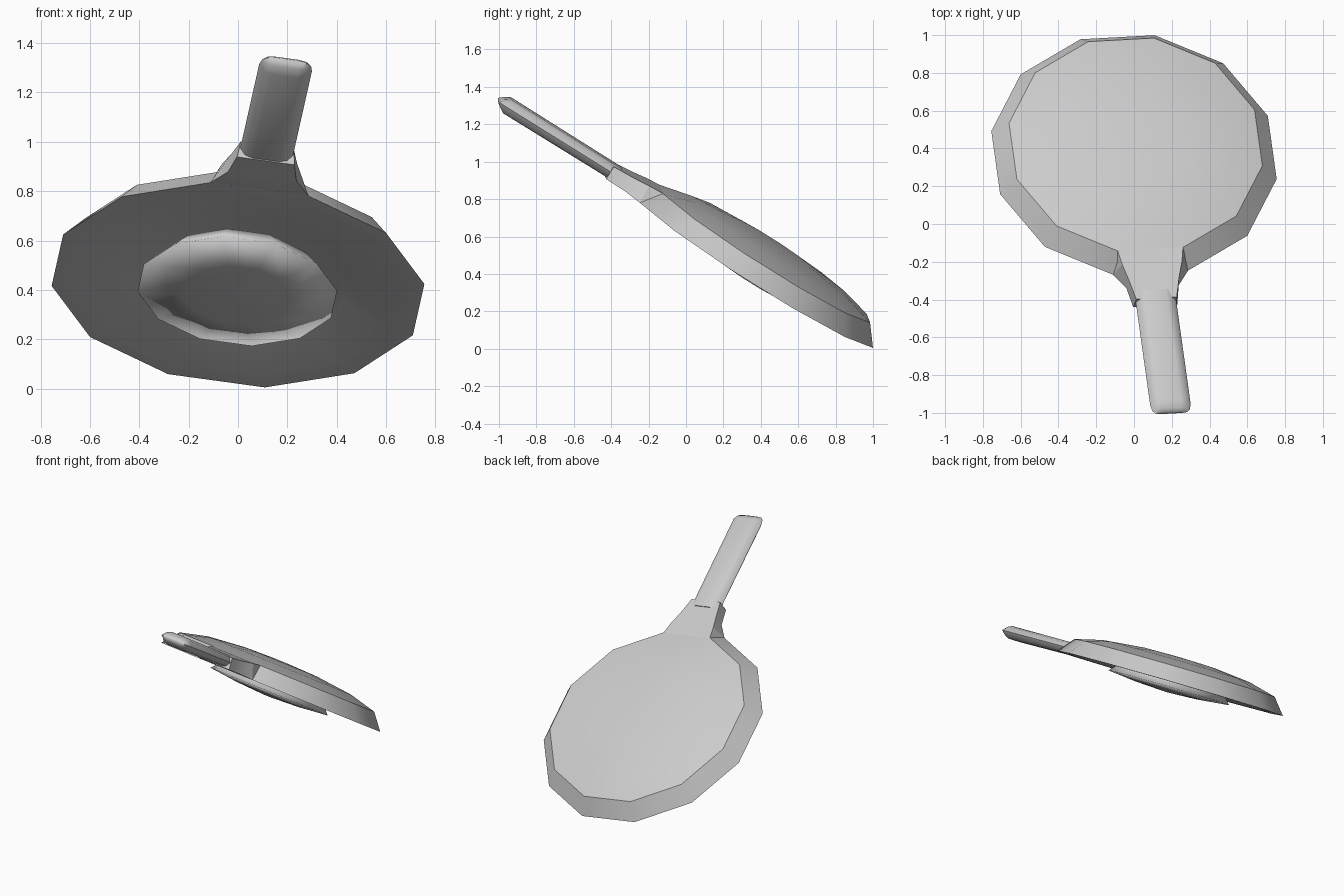
import bpy, bmesh, math
from mathutils import Matrix, Vector

if "Cube" in bpy.data.objects:
    bpy.data.objects.remove(bpy.data.objects["Cube"])

# Tilted frame: the disc lies in the local xy plane, the handle runs along local -y
up = Vector((0.0857, 0.535, 0.84)).normalized()
along = Vector((-0.118, 0.844, -0.525))
along = (along - along.dot(up) * up).normalized()
across = along.cross(up)
frame = Matrix((across, along, up)).transposed().to_4x4()
frame.translation = (0, 0.365, 0.42)

grey = bpy.data.materials.new("plain_grey")
grey.use_nodes = True
grey.diffuse_color = (0.6, 0.6, 0.6, 1)
bsdf = next(n for n in grey.node_tree.nodes if n.type == 'BSDF_PRINCIPLED')
bsdf.inputs["Base Color"].default_value = grey.diffuse_color


def finish(name, bm, angle):
    bmesh.ops.remove_doubles(bm, verts=bm.verts, dist=0.0005)
    bmesh.ops.recalc_face_normals(bm, faces=bm.faces)
    mesh = bpy.data.meshes.new(name)
    bm.to_mesh(mesh)
    bm.free()
    mesh.materials.append(grey)
    mesh.transform(frame)
    obj = bpy.data.objects.new(name, mesh)
    bpy.context.collection.objects.link(obj)
    bpy.ops.object.select_all(action='DESELECT')
    obj.select_set(True)
    bpy.context.view_layer.objects.active = obj
    bpy.ops.object.shade_smooth_by_angle(angle=math.radians(angle))


def loft(bm, rings):
    """Skin a list of equal-length point loops and cap both ends."""
    loops = [[bm.verts.new(p) for p in ring] for ring in rings]
    for a, b in zip(loops, loops[1:]):
        for i in range(len(a)):
            j = (i + 1) % len(a)
            bm.faces.new((a[i], a[j], b[j], b[i]))
    bm.faces.new(loops[0])
    bm.faces.new(loops[-1])


def lathe(name, profile, angle, sides=12):
    bm = bmesh.new()
    turns = [2 * math.pi * (i + 0.5) / sides for i in range(sides)]
    loft(bm, [[(r * math.cos(t), r * math.sin(t), h) for t in turns]
              for r, h in profile])
    finish(name, bm, angle)


# Shallow domed dish with a flat rim and hollow underside
lathe("dish", [(0.05, 0.07), (0.45, 0.05), (0.69, 0), (0.766, 0), (0.68, 0.105),
               (0.5, 0.15), (0.25, 0.175), (0.05, 0.18)], 30)

# Low rounded boss in the middle of the underside
lathe("centre_boss", [(0.33, 0.06), (0.41, -0.03), (0.22, -0.05), (0.03, -0.06)], 150)

# Flared collar between the dish and the handle
bm = bmesh.new()
sections = [(-0.65, 0.176, 0.19, 0.02, 0.106), (-0.74, 0.16, 0.2, 0, 0.1),
            (-0.83, 0.135, 0.14, 0.005, 0.09), (-0.95, 0.108, 0.118, 0.005, 0.082)]
loft(bm, [[(-top, y, hi), (top, y, hi), (low, y, lo), (-low, y, lo)]
          for y, top, low, lo, hi in sections])
finish("handle_collar", bm, 20)

# Flat rounded grip with a chamfered end
bm = bmesh.new()
outline = [(1, 0), (0.8, 0.75), (0.5, 1), (-0.5, 1), (-0.8, 0.75),
           (-1, 0), (-0.8, -0.75), (-0.5, -1), (0.5, -1), (0.8, -0.75)]
loft(bm, [[(x * w, y, 0.05 + z * t) for x, z in outline]
          for y, w, t in ((-0.9, 0.108, 0.04), (-1.6, 0.108, 0.043),
                          (-1.635, 0.1, 0.022), (-1.65, 0.085, 0.008))])
finish("handle_grip", bm, 50)
